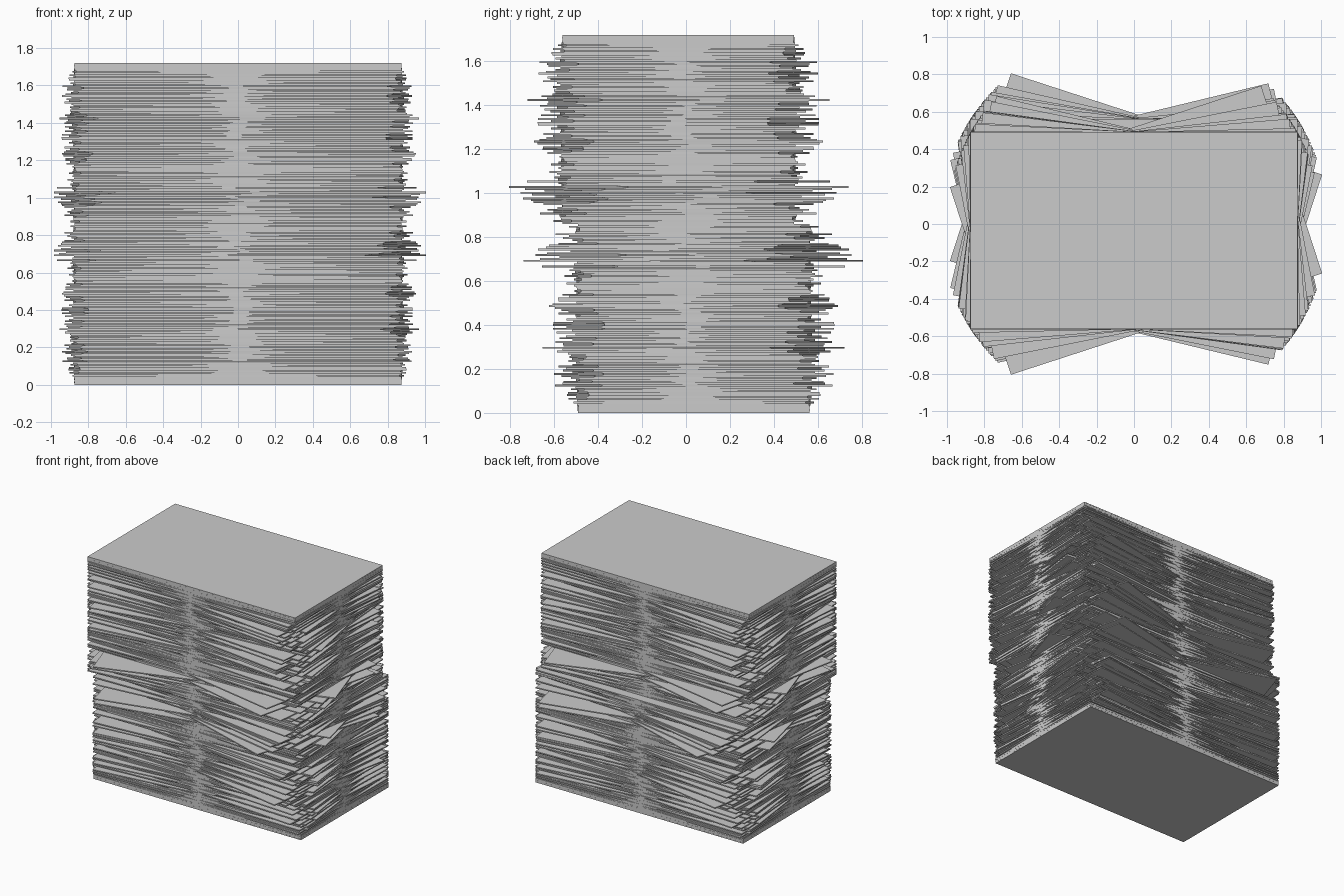
import bpy, bmesh, random
from math import radians, pi
from mathutils import Matrix, Vector

if "Cube" in bpy.data.objects:
    bpy.data.objects.remove(bpy.data.objects["Cube"])

random.seed(7)
W, D = 1.75, 1.055        # sheet size
HALF = 0.86               # height of one half stack
N = 100                   # sheets per half stack
T = HALF / N
OFF_Y = 0.035             # half stack is shifted slightly off centre

# bands of the fanned stack: top height, main turn direction, largest angle
BANDS = [(0.04, 1, 0.5), (0.09, 1, 3.5), (0.14, 1, 9), (0.18, 1, 14), (0.23, 1, 7),
         (0.265, -1, 4), (0.30, -1, 12), (0.335, -1, 7), (0.41, 1, 9),
         (0.45, -1, 4), (0.51, -1, 14), (0.565, -1, 8), (0.64, 1, 4),
         (0.68, -1, 12), (0.72, -1, 18.5), (0.77, -1, 13), (0.82, -1, 7), (0.87, -1, 3)]


def sheet_angle(z, i):
    if i == 0 or i == N - 1:
        return 0.0
    sign, top = next((s, a) for h, s, a in BANDS if z <= h)
    if random.random() < 0.25:
        sign = -sign
    return radians(sign * top * random.random() ** 1.2)


# lower half: loosely squared pile of thin sheets
bm = bmesh.new()
for i in range(N):
    z = (i + 0.5) * T
    m = (Matrix.Translation((0, 0, z))
         @ Matrix.Rotation(sheet_angle(z, i), 4, 'Z')
         @ Matrix.Translation((0, OFF_Y, 0))
         @ Matrix.Diagonal((W, D, T * 0.99, 1)))
    bmesh.ops.create_cube(bm, size=1, matrix=m)
# rest the bottom sheet on the ground
low = min(v.co.z for v in bm.verts)
bmesh.ops.translate(bm, verts=bm.verts, vec=Vector((0, 0, -low)))
me = bpy.data.meshes.new("lower_sheets")
bm.to_mesh(me)
bm.free()
lower = bpy.data.objects.new("lower_sheets", me)
bpy.context.collection.objects.link(lower)

# upper half: the same pile turned over on top
upper = bpy.data.objects.new("upper_sheets", me.copy())
upper.rotation_euler = (pi, 0, 0)
upper.location = (0, 0, 2 * HALF)
bpy.context.collection.objects.link(upper)
